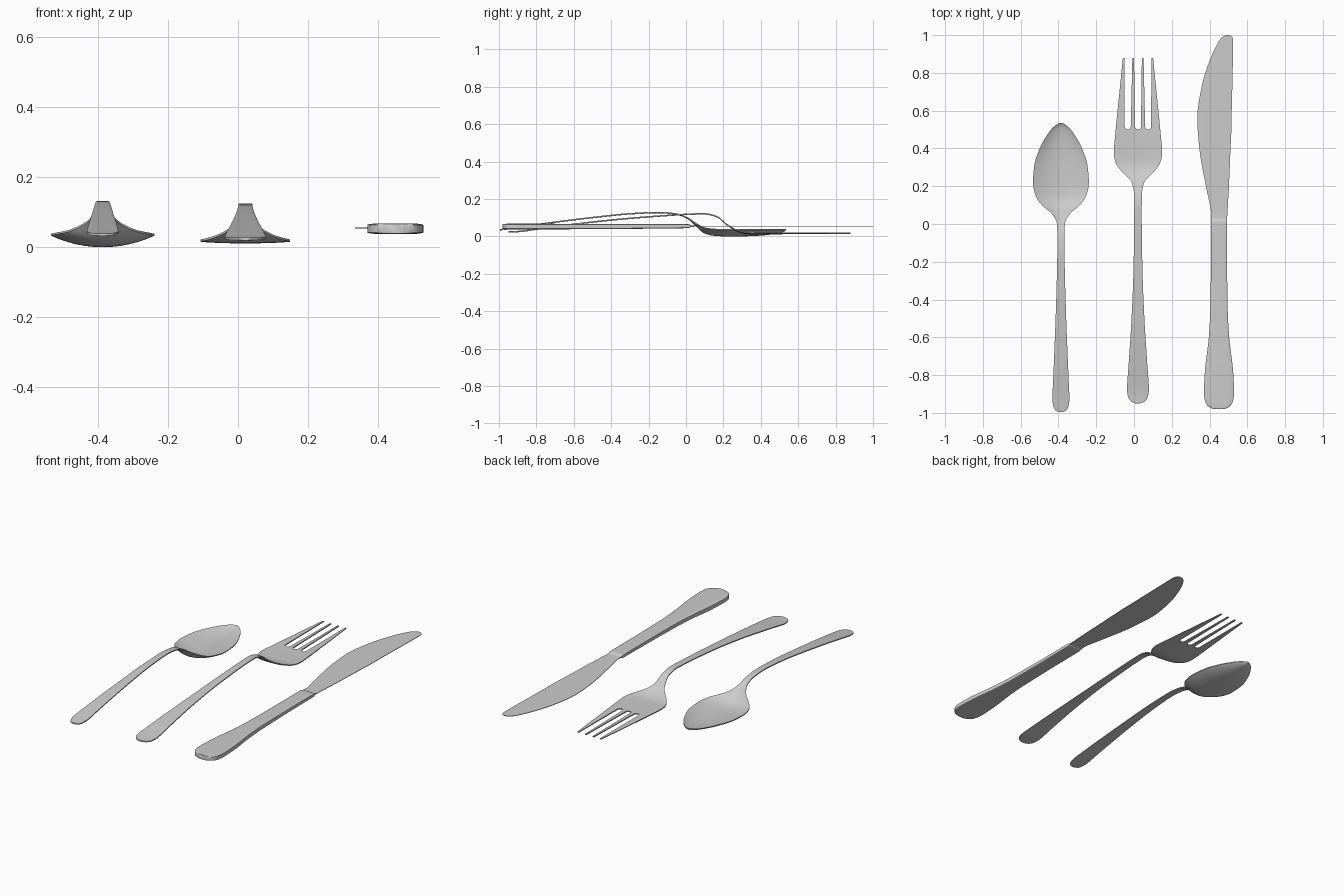
import bpy, bmesh, math


def smooth_stations(keys, sub):
    """Monotone interpolation through the key stations."""
    n = len(keys)
    out = []

    def slope(i, k):
        if i == 0:
            return keys[1][k] - keys[0][k]
        if i == n - 1:
            return keys[-1][k] - keys[-2][k]
        a, b = keys[i][k] - keys[i - 1][k], keys[i + 1][k] - keys[i][k]
        return 2 * a * b / (a + b) if a * b > 0 else 0.0

    for i in range(n - 1):
        for s in range(sub):
            t = s / sub
            row = []
            for k in range(len(keys[0])):
                p, q = keys[i][k], keys[i + 1][k]
                row.append((2*t**3 - 3*t**2 + 1) * p + (t**3 - 2*t**2 + t) * slope(i, k)
                           + (3*t**2 - 2*t**3) * q + (t**3 - t**2) * slope(i + 1, k))
            out.append(row)
    out.append(list(keys[-1]))
    return out


def finish(name, bm):
    bmesh.ops.recalc_face_normals(bm, faces=bm.faces)
    me = bpy.data.meshes.new(name)
    bm.to_mesh(me)
    bm.free()
    ob = bpy.data.objects.new(name, me)
    bpy.context.collection.objects.link(ob)
    return ob


def shade(ob):
    bpy.ops.object.select_all(action='DESELECT')
    bpy.context.view_layer.objects.active = ob
    ob.select_set(True)
    bpy.ops.object.shade_smooth_by_angle(angle=math.radians(35))


def loft(name, keys, cols=18, sub=5):
    """Closed loft; each station is y, x centre, half width, edge z, dish depth, thickness."""
    bm = bmesh.new()
    us = [math.sin(math.pi * (i / cols - 0.5)) for i in range(cols + 1)]
    rings = []
    for y, xc, w, z, d, t in smooth_stations(keys, sub):
        ring = []
        for side, seq in ((1, us), (-1, us[::-1])):
            for u in seq:
                h = t / 2 * (1 - 0.25 * abs(u) ** 8)
                ring.append(bm.verts.new((xc + w * u, y, z - d * (1 - u * u) + side * h)))
        rings.append(ring)
    m = len(rings[0])
    for a, b in zip(rings, rings[1:]):
        for i in range(m):
            bm.faces.new((a[i], a[(i + 1) % m], b[(i + 1) % m], b[i]))
    bm.faces.new(rings[0])
    bm.faces.new(rings[-1])
    return finish(name, bm)


def station(xc, rows):
    return [(y, xc, w, z, d, t) for y, w, z, d, t in rows]


# spoon: handle, arched neck and dished bowl
spoon = loft("spoon", station(-0.387, [
    (-0.995, .010, .036, 0, .008), (-0.985, .029, .037, 0, .008), (-0.96, .041, .040, 0, .008),
    (-0.92, .045, .045, 0, .008), (-0.80, .040, .063, 0, .008), (-0.50, .028, .101, 0, .008),
    (-0.30, .022, .121, 0, .008), (-0.15, .019, .128, 0, .008), (-0.06, .019, .121, 0, .008),
    (0.00, .021, .104, .002, .008), (0.05, .045, .072, .012, .008), (0.10, .100, .046, .027, .007),
    (0.15, .134, .039, .032, .007), (0.22, .148, .036, .0325, .007), (0.31, .141, .036, .032, .007),
    (0.40, .112, .036, .028, .007), (0.47, .074, .036, .020, .007), (0.51, .043, .036, .012, .007),
    (0.53, .017, .036, .004, .007), (0.535, .004, .036, 0, .007)]))
shade(spoon)

# fork: handle, arched neck and flared head
fork = loft("fork", station(0.021, [
    (-0.95, .012, .024, 0, .008), (-0.94, .035, .024, 0, .008), (-0.915, .052, .025, 0, .008),
    (-0.87, .058, .029, 0, .008), (-0.75, .050, .046, 0, .008), (-0.50, .034, .077, 0, .008),
    (-0.25, .024, .101, 0, .008), (0.00, .020, .118, 0, .008), (0.09, .020, .121, 0, .008),
    (0.16, .021, .108, 0, .008), (0.22, .033, .064, .002, .008), (0.28, .088, .030, .004, .008),
    (0.33, .120, .021, .005, .008), (0.38, .128, .019, .004, .008), (0.50, .118, .018, .003, .007),
    (0.70, .098, .018, .002, .006), (0.88, .080, .018, .001, .006)]))

# slots between the four tines
for k in (-1, 0, 1):
    outline = [(k * .054 + .016 * math.cos(a), .519 + .019 * math.sin(a))
               for a in (math.pi * (1 + i / 12) for i in range(13))]
    outline += [(k * .050 + .0208, .90), (k * .050 - .0208, .90)]
    bm = bmesh.new()
    face = bm.faces.new([bm.verts.new((0.021 + x, y, -0.05)) for x, y in outline])
    top = bmesh.ops.extrude_face_region(bm, geom=[face])["geom"]
    bmesh.ops.translate(bm, vec=(0, 0, 0.15), verts=[v for v in top if isinstance(v, bmesh.types.BMVert)])
    cutter = finish("slot_cutter", bm)
    cutter.hide_render = True
    mod = fork.modifiers.new("slot", 'BOOLEAN')
    mod.operation, mod.solver, mod.object = 'DIFFERENCE', 'EXACT', cutter
    bpy.context.view_layer.objects.active = fork
    bpy.ops.object.modifier_apply(modifier=mod.name)
    bpy.data.objects.remove(cutter)
shade(fork)

# knife handle with a short tapered shoulder
handle = loft("knife_handle", station(0.45, [
    (-0.98, .022, .053, 0, .028), (-0.972, .048, .053, 0, .029), (-0.945, .071, .053, 0, .030),
    (-0.89, .080, .053, 0, .030), (-0.78, .075, .053, 0, .030), (-0.60, .054, .053, 0, .029),
    (-0.45, .046, .053, 0, .028), (-0.20, .043, .054, 0, .025), (0.01, .043, .055, 0, .021),
    (0.03, .042, .055, 0, .008), (0.07, .040, .055, 0, .004)]))
shade(handle)

# knife blade: y, cutting edge x, spine x
blade_rows = [(0.0, .409, .491), (0.05, .410, .494), (0.10, .402, .497), (0.19, .383, .502),
              (0.40, .346, .511), (0.56, .335, .517), (0.74, .361, .521), (0.90, .415, .524),
              (0.96, .445, .525), (0.985, .463, .522), (0.995, .476, .515), (1.0, .490, .503)]
blade = loft("knife_blade", [(y, (a + b) / 2, (b - a) / 2, .055, 0, .004) for y, a, b in blade_rows])
shade(blade)
